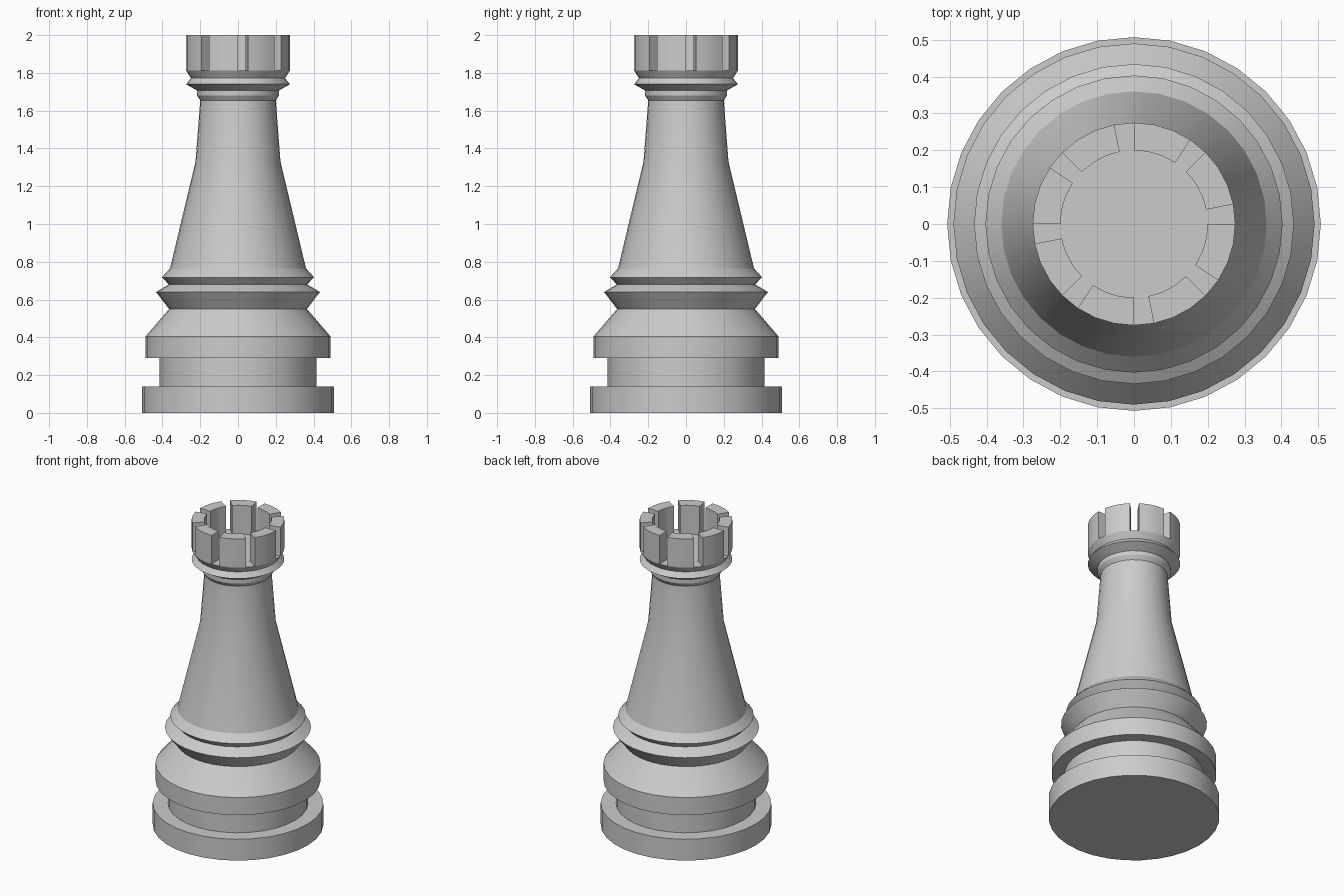
import bpy, bmesh
from math import cos, sin, pi, radians

if "Cube" in bpy.data.objects:
    bpy.data.objects.remove(bpy.data.objects["Cube"])

SEGMENTS = 32
FLOOR_Z, TOP_Z = 1.812, 2.0

# Turned outline (radius, height), from the foot up to the crown floor
PROFILE = [
    (0.507, 0), (0.507, 0.14), (0.416, 0.14), (0.416, 0.29),      # foot and groove
    (0.49, 0.29), (0.49, 0.405), (0.365, 0.55),                   # base drum
    (0.434, 0.64), (0.366, 0.68), (0.403, 0.718), (0.36, 0.765),  # twin rings
    (0.225, 1.33), (0.2, 1.655),                                  # shaft
    (0.217, 1.68), (0.217, 1.707), (0.275, 1.74),                 # collar
    (0.249, 1.772), (0.275, FLOOR_Z), (0.2, FLOOR_Z),             # crown
]


def ring(bm, r, z):
    return [bm.verts.new((r * cos(2 * pi * i / SEGMENTS),
                          r * sin(2 * pi * i / SEGMENTS), z))
            for i in range(SEGMENTS)]


def bridge(bm, a, b):
    n = SEGMENTS
    return [bm.faces.new((a[i], a[(i + 1) % n], b[(i + 1) % n], b[i]))
            for i in range(n)]


bm = bmesh.new()

# Turned body
rings = [ring(bm, r, z) for r, z in PROFILE]
for a, b in zip(rings, rings[1:]):
    rim = bridge(bm, a, b)
bm.faces.new(rings[0][::-1])
bm.faces.new(rings[-1])

# Battlements: raise three of every four rim faces, leaving slots
raised = [f for i, f in enumerate(rim) if i % 4 != 0]
out = bmesh.ops.extrude_face_region(bm, geom=raised)["geom"]
bmesh.ops.translate(bm, vec=(0, 0, TOP_Z - FLOOR_Z),
                    verts=[g for g in out if isinstance(g, bmesh.types.BMVert)])
leftover = [f for f in raised if f.is_valid]
if leftover:
    bmesh.ops.delete(bm, geom=leftover, context='FACES')

bmesh.ops.recalc_face_normals(bm, faces=bm.faces[:])
mesh = bpy.data.meshes.new("castle_tower")
bm.to_mesh(mesh)
bm.free()
tower = bpy.data.objects.new("castle_tower", mesh)
bpy.context.collection.objects.link(tower)

# Smooth round walls, sharp rims
bpy.context.view_layer.objects.active = tower
tower.select_set(True)
bpy.ops.object.shade_smooth_by_angle(angle=radians(25))
